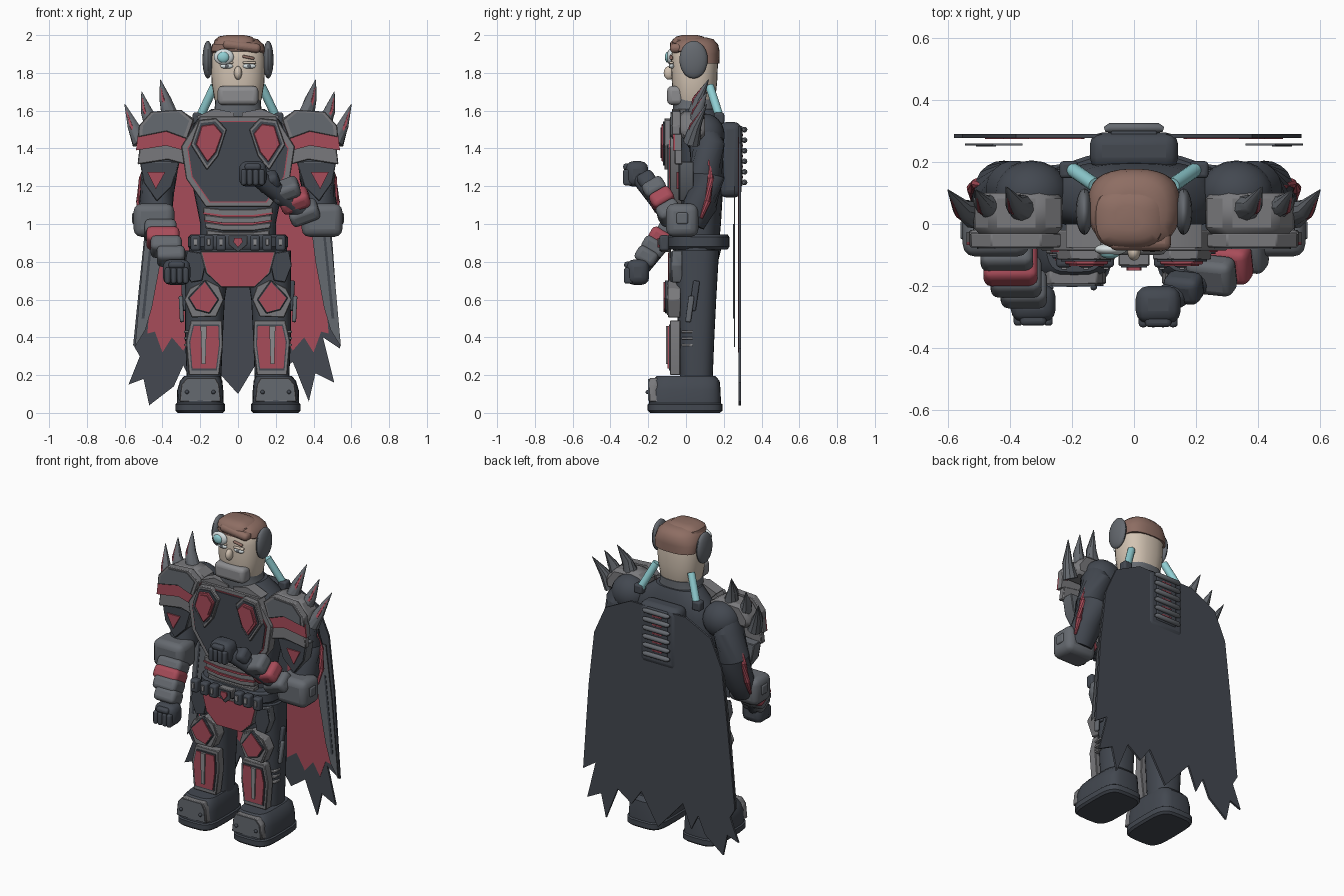
import bpy, bmesh, math
from mathutils import Vector

def mat(name, c):
    m = bpy.data.materials.new(name)
    m.diffuse_color = (*c, 1)
    return m

DARK = mat("dark slate", (.056, .065, .081))
CAPE = mat("cape charcoal", (.058, .066, .082))
GRAY = mat("steel gray", (.19, .19, .20))
GUN = mat("gunmetal", (.13, .142, .16))
LIGHT = mat("light steel", (.265, .265, .275))
RED = mat("crimson", (.39, .072, .10))
SKIN = mat("skin", (.65, .55, .45))
HAIR = mat("brown hair", (.27, .155, .125))
CYAN = mat("pale cyan", (.28, .62, .65))
WHITE = mat("off white", (.68, .74, .75))

def finish(name, bm, m, bevel=0, seg=2):
    bmesh.ops.recalc_face_normals(bm, faces=bm.faces)
    me = bpy.data.meshes.new(name)
    bm.to_mesh(me)
    bm.free()
    me.materials.append(m)
    o = bpy.data.objects.new(name, me)
    bpy.context.collection.objects.link(o)
    if bevel:
        b = o.modifiers.new("bevel", 'BEVEL')
        b.width, b.segments = bevel, seg
    bpy.context.view_layer.objects.active = o
    o.select_set(True)
    bpy.ops.object.shade_smooth_by_angle(angle=math.radians(35))
    o.select_set(False)
    return o

def plate(name, pts, y0, y1, m, s=1, bevel=0):
    """Flat outline in x-z, extruded from y0 to y1."""
    bm = bmesh.new()
    f = bm.faces.new([bm.verts.new((s * x, y0, z)) for x, z in pts])
    r = bmesh.ops.extrude_face_region(bm, geom=[f])
    vs = [v for v in r['geom'] if isinstance(v, bmesh.types.BMVert)]
    bmesh.ops.translate(bm, verts=vs, vec=(0, y1 - y0, 0))
    return finish(name, bm, m, bevel, 1)

def shrink(pts, k):
    cx = sum(p[0] for p in pts) / len(pts)
    cz = sum(p[1] for p in pts) / len(pts)
    return [(cx + (x - cx) * k, cz + (z - cz) * k) for x, z in pts]

def layered(name, pts, yf, yb, layers, s=1):
    """Stack of shrinking outlines, each a little further forward."""
    for i, (k, m) in enumerate(layers):
        back = yb if i == 0 else yf + .01
        plate(f"{name}_{i}", shrink(pts, k), yf - .006 * i, back, m, s, .004 if i == 0 else 0)

def rbox(name, c, size, m, bevel=.02, axis=None):
    """Rounded box, optionally with its local z turned along axis."""
    bm = bmesh.new()
    bmesh.ops.create_cube(bm, size=1)
    bmesh.ops.scale(bm, verts=bm.verts, vec=size)
    if axis:
        q = Vector((0, 0, 1)).rotation_difference(Vector(axis))
        bmesh.ops.rotate(bm, verts=bm.verts, matrix=q.to_matrix())
    bmesh.ops.translate(bm, verts=bm.verts, vec=c)
    return finish(name, bm, m, bevel, 3)

def ball(name, c, r, m):
    bm = bmesh.new()
    bmesh.ops.create_uvsphere(bm, u_segments=20, v_segments=12, radius=1)
    bmesh.ops.scale(bm, verts=bm.verts, vec=r)
    bmesh.ops.translate(bm, verts=bm.verts, vec=c)
    return finish(name, bm, m)

def skin_rings(name, rings, m):
    bm = bmesh.new()
    vs = [[bm.verts.new(p) for p in r] for r in rings]
    n = len(vs[0])
    for a, b in zip(vs, vs[1:]):
        for i in range(n):
            bm.faces.new((a[i], a[(i + 1) % n], b[(i + 1) % n], b[i]))
    bm.faces.new(vs[0])
    bm.faces.new(vs[-1])
    return finish(name, bm, m)

def loft(name, secs, m, p=2.6, n=28):
    """Stacked superellipses: (z, cx, cy, rx, ry)."""
    def bend(t):
        return math.copysign(abs(t) ** (2 / p), t)
    ang = [2 * math.pi * i / n for i in range(n)]
    return skin_rings(name, [[(cx + rx * bend(math.cos(a)), cy + ry * bend(math.sin(a)), z) for a in ang]
                             for z, cx, cy, rx, ry in secs], m)

def tube(name, path, radii, m, n=14):
    path = [Vector(p) for p in path]
    rings = []
    for i, (p, r) in enumerate(zip(path, radii)):
        d = path[min(i + 1, len(path) - 1)] - path[max(i - 1, 0)]
        q = d.to_track_quat('Z', 'Y')
        rings.append([p + q @ Vector((r * math.cos(2 * math.pi * k / n), r * math.sin(2 * math.pi * k / n), 0)) for k in range(n)])
    return skin_rings(name, rings, m)

# torso, collar and hips
loft("torso", [(.84, 0, .06, .2, .11), (1, 0, .07, .2, .115), (1.25, 0, .08, .25, .12), (1.45, 0, .085, .28, .12),
               (1.55, 0, .085, .22, .11), (1.61, 0, .07, .14, .10)], DARK)
loft("hips", [(.72, 0, .05, .15, .08), (.78, 0, .055, .26, .11), (.88, 0, .06, .26, .13)], DARK)
loft("neck_ring", [(1.54, 0, .05, .17, .11), (1.6, 0, .045, .125, .115), (1.66, 0, .045, .12, .115)], GUN)
rbox("chin_guard", (0, -.055, 1.68), (.215, .09, .10), LIGHT, .025)

# head
loft("head", [(1.6, 0, .045, .10, .09), (1.66, 0, .045, .125, .11), (1.75, 0, .045, .14, .12), (1.87, 0, .045, .145, .125),
              (1.94, 0, .045, .13, .115), (1.98, 0, .045, .09, .08)], SKIN, 2.4)
loft("hair", [(1.85, 0, .09, .142, .087), (1.9, 0, .07, .147, .108), (1.915, 0, .05, .147, .128), (1.95, 0, .045, .136, .125),
              (1.978, 0, .045, .105, .10), (1.988, 0, .045, .06, .06)], HAIR, 2.5)
rbox("fringe", (.02, -.05, 1.94), (.20, .07, .05), HAIR, .022, (.12, 0, 1))
loft("hair_swoop", [(1.95, -.015, .02, .115, .10), (1.975, -.015, .02, .108, .092), (1.993, -.015, .02, .085, .07),
                    (2, -.015, .02, .045, .04)], HAIR, 3)
ball("nose", (0, -.09, 1.80), (.021, .028, .036), SKIN)
for s in (-1, 1):
    ball("ear_cup", (s * .16, .04, 1.87), (.028, .075, .10), GUN)
    ball("eye", (s * .06, -.075, 1.836), (.035, .013, .014), WHITE)
    ball("pupil", (s * .06, -.087, 1.836), (.010, .004, .010), GUN)
    rbox("eyelid", (s * .06, -.077, 1.854), (.07, .022, .012), SKIN, .005)
    tube("neck_pipe", [(s * .125, .125, 1.73), (s * .205, .18, 1.56)], [.023, .023], CYAN)
    rbox("pipe_socket", (s * .21, .175, 1.56), (.06, .055, .06), DARK, .012)
rbox("eyebrow", (.055, -.078, 1.882), (.065, .018, .015), HAIR, .006, (.2, 0, 1))
ball("monocle_rim", (-.075, -.082, 1.885), (.053, .02, .042), WHITE)
ball("monocle_lens", (-.078, -.096, 1.883), (.031, .016, .029), CYAN)

# chest armour
half = [(.2, 1.57), (.3, 1.41), (.275, 1.24), (.17, 1.09)]
chest = half + [(-x, z) for x, z in half[::-1]]
layered("chest_plate", chest, -.085, -.02, [(1, GRAY), (.895, RED), (.875, DARK)])
emblem = [(.06, 1.5), (.115, 1.56), (.205, 1.55), (.25, 1.42), (.165, 1.285), (.105, 1.36)]
jewel = [(.078, 1.48), (.125, 1.535), (.195, 1.525), (.228, 1.42), (.162, 1.32), (.115, 1.375)]
for s in (-1, 1):
    layered("chest_emblem", emblem, -.115, -.08, [(1, GRAY), (.85, DARK)], s)
    layered("chest_jewel", shrink(jewel, .94), -.13, -.11, [(1, RED), (.8, RED)], s)
    plate("upper_collar_plate", [(.02, 1.59), (.12, 1.61), (.22, 1.57), (.18, 1.53), (.02, 1.55)], -.075, 0, GRAY, s)
    plate("side_trim", [(.3, 1.53), (.24, 1.53), (.29, 1.4), (.3, 1.4)], -.05, -.03, RED, s)
for i in range(4):
    z = 1.09 - .04 * i
    w = .185 - .006 * i
    band = [(-w, z), (-.08, z - .012), (.08, z - .012), (w, z), (w, z - .033), (.08, z - .047), (-.08, z - .047), (-w, z - .033)]
    plate("abdomen_band", band, -.085 + .004 * i, -.02, GRAY, 1, .005)
    if i < 2:
        thin = [(-w, z - .028), (-.08, z - .042), (.08, z - .042), (w, z - .028), (w, z - .038), (.08, z - .054), (-.08, z - .054), (-w, z - .038)]
        plate("abdomen_stripe", thin, -.092, -.05, RED)

# belt, pouches, groin plate
loft("belt", [(.865, 0, .065, .25, .155), (.88, 0, .065, .265, .165), (.93, 0, .065, .265, .165), (.945, 0, .065, .25, .155)], DARK, 3)
for s in (-1, 1):
    for x in (.09, .155, .225):
        rbox("pouch", (s * x, -.115, .9), (.052, .05, .082), DARK, .012)
        rbox("pouch_clasp", (s * x, -.142, .905), (.018, .01, .035), LIGHT, .003)
layered("buckle", [(-.05, .94), (.05, .94), (.05, .89), (0, .85), (-.05, .89)], -.135, -.08, [(1, GRAY), (.85, DARK)])
plate("buckle_gem", [(-.02, .925), (.02, .925), (.024, .905), (0, .875), (-.024, .905)], -.15, -.13, RED)
layered("groin_plate", [(-.2, .855), (.2, .855), (.17, .74), (.09, .665), (-.09, .665), (-.17, .74)], -.09, -.03, [(1, GRAY), (.95, RED)])

# legs and boots
shin = [(.085, .49), (.25, .49), (.275, .38), (.26, .2), (.1, .2), (.08, .36)]
knee = [(.17, .705), (.255, .66), (.285, .6), (.245, .505), (.115, .51), (.075, .6), (.1, .67)]
for s in (-1, 1):
    loft("leg", [(.15, s * .18, .055, .09, .085), (.4, s * .18, .055, .1, .095), (.6, s * .175, .055, .105, .105),
                 (.86, s * .155, .055, .125, .12)], DARK)
    loft("boot_sole", [(0, s * .2, -.005, .12, .185), (.012, s * .2, -.005, .132, .198), (.045, s * .2, -.005, .132, .198),
                       (.055, s * .2, -.005, .12, .185)], DARK, 4)
    loft("boot", [(.05, s * .2, -.005, .124, .19), (.12, s * .2, -.005, .122, .188), (.17, s * .195, 0, .112, .178),
                  (.195, s * .19, .0, .095, .155)], DARK, 4)
    layered("toe_guard", [(.09, .06), (.31, .06), (.3, .15), (.27, .185), (.12, .185), (.1, .15)], -.194, -.15, [(1, GRAY), (.92, GUN)], s)
    for x in (.13, .27):
        ball("boot_rivet", (s * x, -.203, .11), (.011, .011, .011), DARK)
    layered("shin_guard", shin, -.085, -.03, [(1, GRAY), (.84, DARK), (.78, RED)], s)
    plate("shin_strip", [(.166, .46), (.198, .46), (.192, .26), (.172, .26)], -.106, -.08, LIGHT, s)
    layered("knee_guard", knee, -.095, -.03, [(1, GRAY), (.88, GRAY)], s)
    layered("knee_gem", [(.175, .705), (.265, .61), (.225, .545), (.15, .525), (.1, .6)], -.112, -.09, [(1, DARK), (.88, RED)], s)
    layered("thigh_plate", [(.16, .84), (.27, .86), (.285, .78), (.25, .69), (.19, .7)], -.075, -.02, [(1, GUN), (.95, DARK)], s)
    rbox("thigh_blade", (s * .285, .045, .62), (.025, .035, .16), DARK, .008, (s * .05, .14, 1))
    rbox("thigh_blade_tip", (s * .3, .02, .55), (.022, .03, .14), GUN, .008, (s * .05, .14, 1))
    for k in range(3):
        rbox("calf_vent", (s * .27, .005, .36 + .035 * k), (.03, .06, .012), LIGHT, .003)

# shoulders, upper arms, spikes
for s in (-1, 1):
    ball("shoulder_ball", (s * .33, .1, 1.47), (.12, .105, .115), DARK)
    tube("upper_arm", [(s * .36, .1, 1.52), (s * .385, .11, 1.42), (s * .42, .11, 1.25), (s * .435, .075, 1.1), (s * .44, .03, 1)],
         [.06, .095, .095, .09, .07], DARK, 20)
    tube("arm_stripe", [(s * .478, .12, 1.34), (s * .507, .13, 1.24), (s * .522, .115, 1.12), (s * .52, .08, 1.03)],
         [.008, .018, .018, .008], RED, 8)
    # pad block on top, with overlapping front bands
    plate("shoulder_cap", [(.22, 1.55), (.3, 1.60), (.46, 1.59), (.52, 1.51), (.51, 1.45), (.3, 1.45)], -.03, .1, GRAY, s, .018)
    rim = [(.235, 1.55), (.3, 1.605), (.46, 1.595), (.525, 1.52), (.53, 1.46), (.38, 1.49), (.27, 1.45)]
    layered("pad_front", rim, -.075, -.03, [(1, GRAY), (.84, GUN)], s)
    band = [(.26, 1.465), (.38, 1.50), (.53, 1.475), (.54, 1.39), (.38, 1.415), (.27, 1.385)]
    plate("red_band", band, -.068, -.058, RED, s)
    plate("band_backing", band, -.058, -.025, GRAY, s)
    plate("gray_band", [(x - .008, z - .075) for x, z in band], -.06, -.02, GRAY, s, .005)
    layered("arm_shield", [(.31, 1.33), (.52, 1.33), (.5, 1.22), (.43, 1.12), (.35, 1.2)], -.035, .04, [(1, GUN), (.95, DARK)], s)
    plate("shield_gem", [(.385, 1.275), (.48, 1.275), (.435, 1.185)], -.05, -.03, RED, s)
    for b, mid, t in (((.36, .05, 1.57), (.385, .065, 1.66), (.412, .12, 1.765)),
                      ((.45, .05, 1.52), (.485, .065, 1.60), (.51, .11, 1.70)),
                      ((.515, .03, 1.43), (.555, .05, 1.52), (.6, .11, 1.635))):
        pts = [(s * p[0], p[1], p[2]) for p in (b, mid, t)]
        tube("shoulder_spike", pts, [.046, .031, .002], GUN, 10)
        tube("spike_inlay", [(x + s * .008, y - .020, z) for x, y, z in pts[:2]] + [pts[2]], [.015, .013, .001], RED, 6)
    rbox("elbow_guard", (s * .445, -.02, 1.02), (.215, .17, .175), GUN, .04)
    rbox("elbow_stud", (s * .55, -.02, 1.03), (.02, .06, .06), GUN, .008)

# forearms built as overlapping cuffs, then fists
low_cuffs = [((-.41, -.085, .965), .17, GUN), ((-.398, -.13, .925), .175, RED), ((-.38, -.17, .88), .165, GUN), ((-.355, -.21, .83), .15, GUN)]
high_cuffs = [((.35, -.09, 1.06), .16, GUN), ((.30, -.125, 1.125), .16, RED), ((.25, -.165, 1.18), .155, GUN), ((.16, -.205, 1.225), .12, DARK)]
for cuffs, fist, d in ((low_cuffs, (-.325, -.255, .745), (0, -.5, -.85)), (high_cuffs, (.078, -.26, 1.265), (-.35, -.5, .8))):
    tube("forearm", [cuffs[0][0], fist], [.055, .045], DARK)
    for c, w, m in cuffs:
        rbox("forearm_cuff", c, (w, w * .78, .085), m, .026, d)
    x, y, z = fist
    rbox("fist", (x, y, z), (.145, .12, .135), DARK, .04)
    for i in range(4):
        rbox("finger", (x - .048 + .032 * i, y - .048, z - .018), (.03, .05, .085), DARK, .012)
    rbox("thumb", (x, y - .05, z + .038), (.085, .045, .035), DARK, .014)

# cape with ragged hem, red lining and gray edging
hem = [(-.555, .36), (-.52, .3), (-.58, .15), (-.5, .18), (-.47, .04), (-.34, .14), (-.29, .25), (-.24, .15), (-.18, .3), (-.09, .2),
       (0, .1), (.06, .2), (.12, .3), (.19, .2), (.29, .27), (.375, .06), (.41, .21), (.51, .16), (.45, .4), (.54, .34)]
plate("cape", [(.5, .9), (.46, 1.25), (.38, 1.43), (.2, 1.52), (-.2, 1.52), (-.38, 1.43), (-.46, 1.25), (-.5, .9)] + hem, .277, .29, CAPE)
for s in (-1, 1):
    plate("cape_lining", [(.17, 1.46), (.34, 1.4), (.42, 1.1), (.48, .42), (.44, .43), (.4, .32), (.35, .4), (.29, .33), (.23, .43), (.16, .38)],
          .2745, .278, RED, s)
    plate("cape_edging", [(.36, 1.2), (.455, 1.2), (.5, .85), (.545, .35), (.49, .44), (.455, .56), (.41, .8)], .253, .260, GUN, s)
    plate("cape_edging_groove", [(.445, 1.0), (.457, 1.0), (.51, .5), (.495, .5)], .250, .254, DARK, s)

# backpack with cooling ribs
rbox("backpack", (0, .235, 1.34), (.285, .12, .40), DARK, .04)
rbox("rib_panel", (0, .29, 1.36), (.15, .02, .32), DARK, .008)
for i in range(6):
    z = 1.22 + .056 * i
    tube("backpack_rib", [(-.095, .305, z), (-.08, .31, z), (.08, .31, z), (.095, .305, z)], [.008, .015, .015, .008], GUN, 10)
    rbox("rib_gap", (0, .298, z + .028 - .056 * (i == 5)), (.07, .01, .01), RED, .003)
